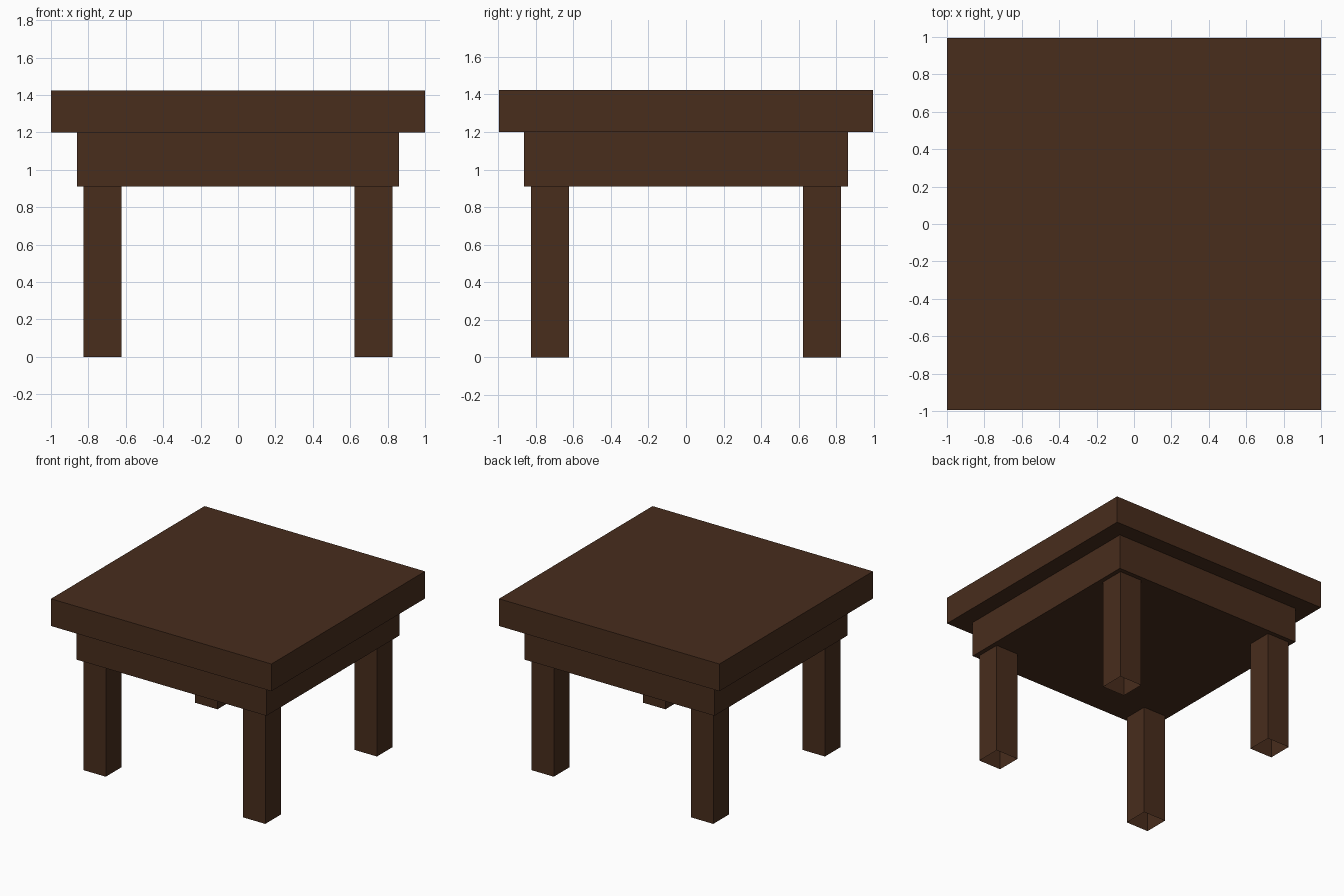
import bpy
import bmesh
from mathutils import Matrix, Vector

if "Cube" in bpy.data.objects:
    bpy.data.objects.remove(bpy.data.objects["Cube"])

wood = bpy.data.materials.new("dark_wood")
wood.diffuse_color = (0.065, 0.026, 0.012, 1)
wood.use_nodes = True
wood.node_tree.nodes["Principled BSDF"].inputs["Base Color"].default_value = wood.diffuse_color


def box(name, lo, hi, open_ends=()):
    """Box from corner lo to corner hi; open_ends lists z signs of caps left off."""
    lo, hi = Vector(lo), Vector(hi)
    bm = bmesh.new()
    bmesh.ops.create_cube(bm, size=1, matrix=Matrix.LocRotScale((lo + hi) / 2, None, hi - lo))
    bm.normal_update()
    caps = [f for f in bm.faces if round(f.normal.z) in open_ends and abs(f.normal.z) > 0.5]
    bmesh.ops.delete(bm, geom=caps, context='FACES_ONLY')
    mesh = bpy.data.meshes.new(name)
    bm.to_mesh(mesh)
    bm.free()
    mesh.materials.append(wood)
    obj = bpy.data.objects.new(name, mesh)
    bpy.context.collection.objects.link(obj)
    return obj


# Thick table top
box("table_top", (-1, -0.995, 1.2), (1, 0.995, 1.423))

# Solid-bottomed apron block, open where it meets the top
box("apron", (-0.861, -0.861, 0.91), (0.861, 0.861, 1.2), open_ends=(1,))

# Four hollow legs, open at the floor and under the apron
inner, outer = 0.622, 0.825
for y_name, sy in (("front", -1), ("back", 1)):
    for x_name, sx in (("left", -1), ("right", 1)):
        xs = sorted((sx * inner, sx * outer))
        ys = sorted((sy * inner, sy * outer))
        box(f"{y_name}_{x_name}_leg", (xs[0], ys[0], 0), (xs[1], ys[1], 0.91), open_ends=(-1, 1))
